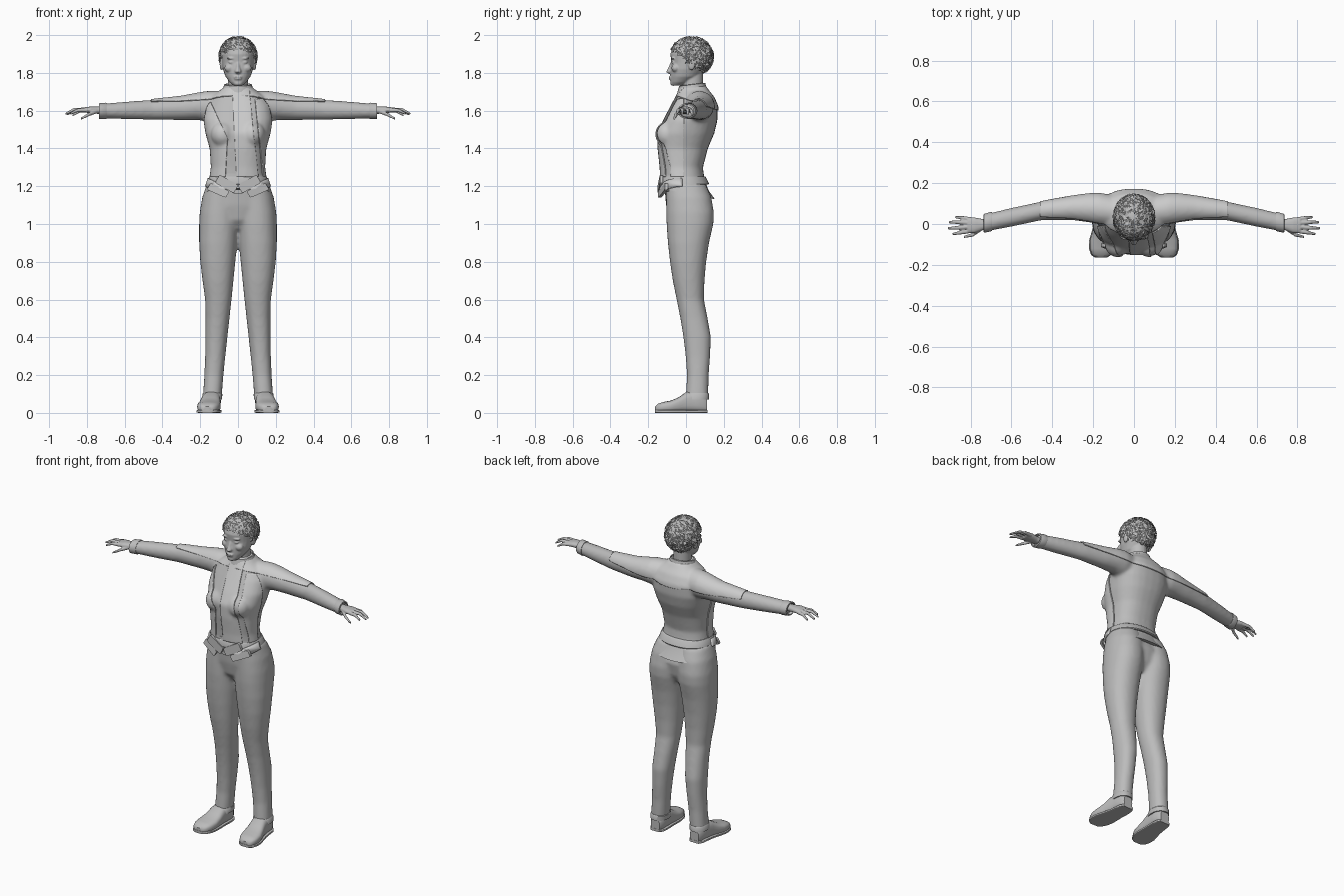
import bpy, bmesh, math, random
from mathutils import Vector

if "Cube" in bpy.data.objects:
    bpy.data.objects.remove(bpy.data.objects["Cube"])

random.seed(4)
grey = bpy.data.materials.new("plain_grey")
grey.diffuse_color = (0.5, 0.5, 0.5, 1)
grey.use_nodes = True
grey.node_tree.nodes["Principled BSDF"].inputs["Base Color"].default_value = grey.diffuse_color


def finish(bm, name):
    bmesh.ops.recalc_face_normals(bm, faces=bm.faces)
    me = bpy.data.meshes.new(name)
    bm.to_mesh(me)
    bm.free()
    ob = bpy.data.objects.new(name, me)
    bpy.context.collection.objects.link(ob)
    me.materials.append(grey)
    return ob


def select(obs):
    bpy.ops.object.select_all(action='DESELECT')
    for o in obs:
        o.select_set(True)
    bpy.context.view_layer.objects.active = obs[0]


def smooth(ob, angle=40):
    select([ob])
    bpy.ops.object.shade_smooth_by_angle(angle=math.radians(angle))


def loft(name, rings, power=2.0, n=28, cap=True):
    """Skin through rings of (centre, half axis u, half axis v)."""
    bm = bmesh.new()
    loops = []
    for c, u, v in rings:
        loop = []
        for i in range(n):
            a = 2 * math.pi * i / n
            ca, sa = math.cos(a), math.sin(a)
            p = math.copysign(abs(ca) ** (2 / power), ca)
            q = math.copysign(abs(sa) ** (2 / power), sa)
            loop.append(bm.verts.new(Vector(c) + Vector(u) * p + Vector(v) * q))
        loops.append(loop)
    for a, b in zip(loops, loops[1:]):
        for i in range(n):
            bm.faces.new((a[i], a[(i + 1) % n], b[(i + 1) % n], b[i]))
    if cap:
        bm.faces.new(loops[0])
        bm.faces.new(loops[-1])
    return finish(bm, name)


def upright(name, rows, power=2.2, tilt=0.0, **kw):
    """Rows of z, left x, right x, front y, back y."""
    return loft(name, [(((a + b) / 2, (f + k) / 2, z), ((b - a) / 2, 0, 0),
                        (0, (k - f) / 2, tilt * (k - f) / 2)) for z, a, b, f, k in rows], power, **kw)


def sideways(name, rows, s, power=2.0, cap=True):
    """Rows of x, centre y, centre z, half depth, half height."""
    return loft(name, [((s * x, y, z), (0, hy, 0), (0, 0, hz)) for x, y, z, hy, hz in rows], power, cap=cap)


def ball(name, c, r):
    bm = bmesh.new()
    bmesh.ops.create_uvsphere(bm, u_segments=24, v_segments=14, radius=1)
    for v in bm.verts:
        v.co = Vector(c) + Vector((v.co.x * r[0], v.co.y * r[1], v.co.z * r[2]))
    return finish(bm, name)


def fuse(obs, name, voxel, rounds):
    select(obs)
    bpy.ops.object.join()
    ob = bpy.context.object
    ob.name = name
    m = ob.modifiers.new("fuse", 'REMESH')
    m.mode, m.voxel_size, m.use_smooth_shade = 'VOXEL', voxel, True
    m = ob.modifiers.new("relax", 'SMOOTH')
    m.factor, m.iterations = 0.5, rounds
    bpy.ops.object.convert(target='MESH')
    ob = bpy.context.object
    ob.data.materials.clear()
    ob.data.materials.append(grey)
    smooth(ob, 60)
    return ob


def panel(src, name, planes, thick=0.006):
    """Raised layer: copy of a surface trimmed by planes (outer side removed)."""
    bm = bmesh.new()
    bm.from_mesh(src.data)
    for co, no in planes:
        bmesh.ops.bisect_plane(bm, geom=bm.verts[:] + bm.edges[:] + bm.faces[:],
                               plane_co=co, plane_no=no, clear_outer=True)
    me = bpy.data.meshes.new(name)
    bm.to_mesh(me)
    bm.free()
    ob = bpy.data.objects.new(name, me)
    bpy.context.collection.objects.link(ob)
    m = ob.modifiers.new("thickness", 'SOLIDIFY')
    m.thickness, m.offset = thick, 1
    smooth(ob)
    return ob


# Trousers: two legs and a pelvis fused together
leg = [(0.075, .087, .187, -.002, .118), (.2, .077, .178, .005, .12), (.3, .067, .174, -.002, .128),
       (.4, .056, .174, -.014, .132), (.5, .045, .172, -.03, .115), (.6, .034, .174, -.05, .095),
       (.7, .024, .188, -.07, .098), (.8, .014, .2, -.085, .107), (.9, .004, .206, -.096, .122),
       (1.0, -.004, .206, -.103, .145), (1.06, -.005, .203, -.104, .148), (1.14, -.01, .19, -.104, .135),
       (1.21, -.01, .165, -.105, .105)]
parts = []
for s in (-1, 1):
    parts.append(upright("leg", [(z, s * a, s * b, f, k) for z, a, b, f, k in leg]))
parts.append(upright("pelvis", [(.97, -.06, .06, -.05, .09), (1.02, -.13, .13, -.09, .12),
                                (1.1, -.19, .19, -.106, .135), (1.22, -.155, .155, -.115, .1)]))
fuse(parts, "trousers", .011, 5)

# Jacket: torso, bust and sleeves fused together
torso = [(1.19, .158, -.125, .115), (1.25, .145, -.132, .096), (1.3, .138, -.134, .09), (1.4, .144, -.145, .116),
         (1.48, .167, -.147, .15), (1.55, .18, -.115, .167), (1.62, .17, -.078, .167), (1.67, .14, -.052, .145),
         (1.7, .095, -.037, .12), (1.73, .06, -.025, .1)]
sleeve = [(.08, .06, 1.62, .07, .08), (.17, .073, 1.621, .075, .077), (.22, .077, 1.62, .069, .069),
          (.3, .077, 1.612, .058, .062), (.45, .065, 1.605, .046, .053), (.6, .033, 1.601, .046, .046),
          (.725, .006, 1.598, .043, .038)]
parts = [upright("torso", [(z, -w, w, f, k) for z, w, f, k in torso], 2.4)]
for s in (-1, 1):
    parts.append(sideways("sleeve", sleeve, s))
    parts.append(ball("bust", (s * .078, -.095, 1.475), (.06, .063, .065)))
jacket = fuse(parts, "jacket", .01, 6)

# Raised shoulder yoke and front panels
panel(jacket, "shoulder_yoke", [((.46, 0, 0), (1, 0, 0)), ((-.46, 0, 0), (-1, 0, 0)),
                                ((0, 0, 1.66), (0, -.35, -1))])
panel(jacket, "left_front_panel", [((-.055, 0, 1.45), (1, 0, .45)), ((-.055, 0, 1.45), (1, 0, -.05)),
                                   ((0, -.01, 0), (0, 1, 0)), ((0, 0, 1.66), (0, 0, 1)),
                                   ((0, 0, 1.25), (0, 0, -1)), ((-.175, 0, 0), (-1, 0, 0))])
panel(jacket, "right_front_panel", [((.11, 0, 1.45), (-1, 0, -.1)), ((0, -.01, 0), (0, 1, 0)),
                                    ((0, 0, 1.66), (0, 0, 1)), ((0, 0, 1.25), (0, 0, -1)),
                                    ((.175, 0, 0), (1, 0, 0))])
panel(jacket, "front_placket", [((.055, 0, 0), (-1, 0, -.05)), ((.085, 0, 1.45), (1, 0, .1)),
                                ((0, -.01, 0), (0, 1, 0)), ((0, 0, 1.25), (0, 0, -1))])

# Flared hem, waistband, crossing belt flaps and buckle
hem = upright("jacket_hem", [(1.245, -.147, .147, -.134, .1), (1.2, -.162, .162, -.137, .122),
                             (1.16, -.177, .177, -.137, .153)], 2.3, tilt=-.2, n=48)
smooth(hem)
band = upright("waistband", [(1.208, -.158, .158, -.138, .118), (1.213, -.163, .163, -.142, .122),
                             (1.247, -.154, .154, -.14, .106), (1.252, -.149, .149, -.136, .1)], 2.3, n=48)
smooth(band)
for s in (-1, 1):
    panel(hem, "belt_flap", [((s * .1, 0, 1.215), (-s * .5, 0, 1)), ((s * .1, 0, 1.165), (s * .5, 0, -1)),
                             ((s * .06, 0, 0), (-s, 0, 0)), ((0, -.02, 0), (0, 1, 0))], .012)
    flap = loft("crossed_flap", [((s * .06, -.136 + d, 1.212), (s * .05, .006, .028),
                                  (s * .012, 0, -.022)) for d in (-.008, .008)], 8, 24)
    smooth(flap)
    tip = loft("flap_tip", [((s * .105, -.122 + d, 1.178), (s * .05, .018, .022),
                             (s * .01, 0, -.018)) for d in (-.008, .008)], 8, 24)
    smooth(tip)
smooth(loft("buckle", [((0, y, 1.172), (.03, 0, 0), (0, 0, .011)) for y in (-.135, -.105)], 4))

# Collar and neck
smooth(upright("collar", [(1.69, -.092, .092, -.05, .115), (1.715, -.08, .08, -.043, .108),
                          (1.738, -.073, .073, -.036, .102), (1.74, -.066, .066, -.03, .096),
                          (1.715, -.06, .06, -.026, .092)], 2, tilt=.12))

# Head with neck and facial features fused together
skull = [(1.733, .024, -.074, -.03), (1.75, .044, -.082, .02), (1.78, .066, -.083, .07), (1.82, .08, -.083, .1),
         (1.855, .085, -.078, .12), (1.9, .088, -.083, .13), (1.94, .08, -.07, .125), (1.97, .057, -.045, .1),
         (1.985, .02, -.01, .05)]
parts = [upright("skull", [(z, -w, w, f, k) for z, w, f, k in skull], 2.1),
         upright("neck", [(1.68, -.06, .06, -.025, .095), (1.74, -.052, .052, -.018, .09),
                          (1.81, -.052, .052, -.02, .09)], 2),
         loft("nose", [((0, -.072, 1.86), (.007, 0, 0), (0, .01, .005)),
                       ((0, -.08, 1.832), (.01, 0, 0), (0, .014, .005)),
                       ((0, -.085, 1.81), (.018, 0, 0), (0, .021, .006)),
                       ((0, -.078, 1.799), (.014, 0, 0), (0, .012, .004))]),
         ball("upper_lip", (0, -.083, 1.778), (.024, .009, .0055)),
         ball("lower_lip", (0, -.082, 1.768), (.02, .009, .0055)),
         ball("chin", (0, -.068, 1.745), (.024, .015, .014))]
for s in (-1, 1):
    parts += [ball("eyelid", (s * .034, -.066, 1.856), (.017, .011, .008)),
              ball("brow", (s * .035, -.069, 1.877), (.026, .012, .006)),
              ball("cheek", (s * .045, -.055, 1.825), (.027, .022, .022)),
              ball("ear", (s * .088, .03, 1.845), (.009, .019, .031))]
fuse(parts, "head", .0045, 3)

# Hair: trimmed cap covered in short curved locks
centre, radii = Vector((0, .03, 1.887)), Vector((.096, .11, .1))


def above_hairline(p):
    return p.z > 1.875 - .72 * p.y


cap = ball("hair_cap", centre, radii)
bm = bmesh.new()
bm.from_mesh(cap.data)
bmesh.ops.bisect_plane(bm, geom=bm.verts[:] + bm.edges[:] + bm.faces[:], plane_co=(0, 0, 1.875),
                       plane_no=(0, -.72, -1), clear_outer=True)
bm.to_mesh(cap.data)
bm.free()
smooth(cap)
bm = bmesh.new()
count = 0
while count < 900:
    d = Vector([random.gauss(0, 1) for _ in range(3)]).normalized()
    p = centre + Vector([d[i] * radii[i] for i in range(3)])
    if not above_hairline(p):
        continue
    count += 1
    flow = Vector((random.gauss(0, .5), -.7 if p.y < .04 else .2, .2 if p.y < .04 else -.7))
    flow += Vector([random.gauss(0, .4) for _ in range(3)])
    t = (flow - d * flow.dot(d)).normalized()
    side = d.cross(t) * random.uniform(.003, .005)
    long = random.uniform(.02, .038)
    mid, tip = p + t * long * .5 + d * .008, p + t * long + d * random.uniform(-.003, .007)
    tip.z = min(tip.z, 2.0)
    v = [bm.verts.new(c) for c in (p - side, p + side, mid + side, mid - side, tip)]
    bm.faces.new(v[:4])
    bm.faces.new((v[3], v[2], v[4]))
finish(bm, "hair_locks")

# Hands and cuffs
fingers = {"index": [(.8, -.034, 1.602), (.85, -.042, 1.602), (.888, -.049, 1.584)],
           "middle": [(.8, -.014, 1.606), (.868, -.019, 1.606), (.912, -.021, 1.584)],
           "ring": [(.8, .005, 1.606), (.864, .009, 1.604), (.906, .009, 1.58)],
           "little": [(.79, .022, 1.602), (.84, .03, 1.598), (.876, .034, 1.575)],
           "thumb": [(.745, -.022, 1.597), (.79, -.053, 1.58), (.832, -.063, 1.557)]}
for s in (-1, 1):
    parts = [sideways("palm", [(.69, 0, 1.6, .025, .022), (.74, -.003, 1.602, .027, .019),
                               (.78, -.006, 1.604, .038, .018), (.815, -.006, 1.604, .038, .013)], s, 2.3)]
    for name, (a, b, c) in fingers.items():
        rows = [(*a, .0105, .0105), (*b, .0095, .0095), (*c, .006, .006)]
        parts.append(sideways(name, rows, s))
    fuse(parts, "hand", .004, 2)
    smooth(sideways("cuff", [(.695, .013, 1.599, .045, .041), (.7, .012, 1.599, .048, .043),
                             (.735, .003, 1.598, .046, .041), (.737, .003, 1.598, .038, .034),
                             (.715, .006, 1.598, .036, .033)], s))

# Shoes: upper, sole and trouser cuff
shoe = [(-.163, .162, .026, .032), (-.15, .161, .045, .046), (-.12, .158, .058, .056), (-.08, .154, .062, .063),
        (-.04, .148, .056, .08), (0, .143, .05, .108), (.05, .138, .047, .115), (.09, .137, .043, .1),
        (.112, .137, .03, .075)]
for s in (-1, 1):
    smooth(loft("shoe", [((s * x, y, h / 2 + .002), (w, 0, 0), (0, 0, h / 2)) for y, x, w, h in shoe], 2.8))
    smooth(loft("sole", [((s * x, y * 1.01, .008), (w + .004, 0, 0), (0, 0, .008)) for y, x, w, h in shoe], 6))
    smooth(upright("trouser_hem", [(.072, s * .084, s * .19, -.012, .122), (.1, s * .083, s * .188, -.005, .122),
                                   (.105, s * .087, s * .184, 0, .118)]))
